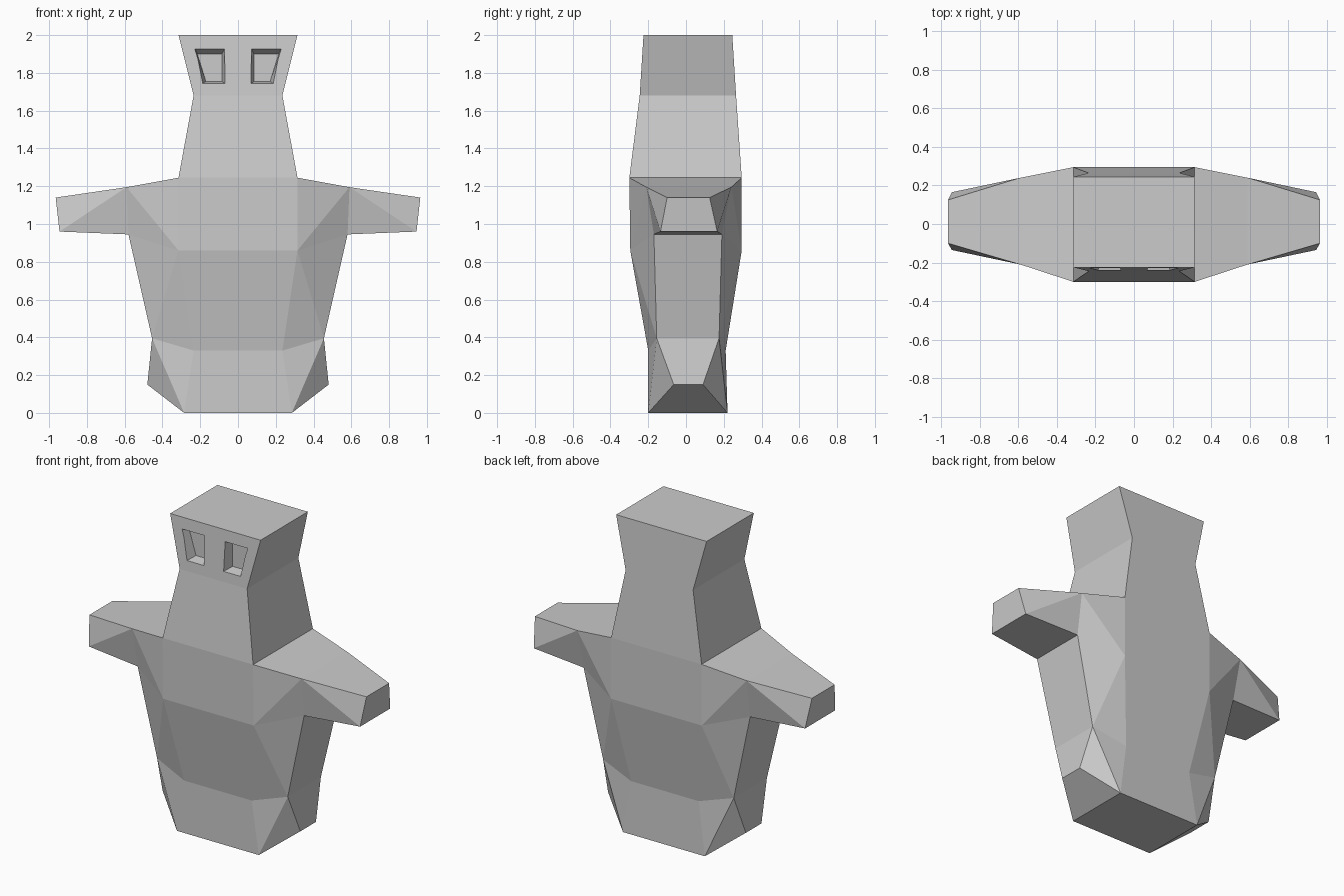
import bpy, bmesh

cube = bpy.data.objects.get("Cube")
if cube:
    bpy.data.objects.remove(cube)

grey = bpy.data.materials.new("plain_grey")
grey.use_nodes = True
colour = (0.6, 0.6, 0.6, 1)
grey.diffuse_color = colour
grey.node_tree.nodes["Principled BSDF"].inputs["Base Color"].default_value = colour


def finish(name, bm):
    """Turn a closed bmesh into a flat-shaded object."""
    bmesh.ops.recalc_face_normals(bm, faces=bm.faces[:])
    mesh = bpy.data.meshes.new(name)
    bm.to_mesh(mesh)
    bm.free()
    mesh.materials.append(grey)
    obj = bpy.data.objects.new(name, mesh)
    bpy.context.scene.collection.objects.link(obj)
    return obj


# Landmarks on one half of the body: x, z, front y, back y
marks = {
    "crown": (0.315, 2.0, -0.225, 0.245),
    "neck": (0.235, 1.68, -0.245, 0.265),
    "shoulder": (0.315, 1.245, -0.30, 0.295),
    "upper_arm": (0.59, 1.195, -0.21, 0.24),
    "hand_top": (0.965, 1.14, -0.10, 0.125),
    "hand_low": (0.945, 0.96, -0.135, 0.165),
    "armpit": (0.58, 0.945, -0.17, 0.19),
    "hip": (0.455, 0.395, -0.155, 0.175),
    "foot": (0.48, 0.15, -0.065, 0.09),
    "base": (0.285, 0.0, -0.20, 0.22),
    "chest": (0.315, 0.86, -0.295, 0.295),
    "waist": (0.235, 0.33, -0.20, 0.21),
}
outline = ["crown", "neck", "shoulder", "upper_arm", "hand_top",
           "hand_low", "armpit", "hip", "foot", "base"]
column = ["crown", "neck", "shoulder", "chest", "waist", "base"]
facets = [
    ("chest", "shoulder", "upper_arm"), ("chest", "upper_arm", "armpit"),
    ("upper_arm", "hand_top", "hand_low"), ("upper_arm", "hand_low", "armpit"),
    ("chest", "armpit", "hip"), ("chest", "hip", "waist"),
    ("waist", "hip", "base"), ("hip", "foot", "base"),
]

# Body: one closed shell with head, arms and feet
bm = bmesh.new()
v = {}
for key, (x, z, front, back) in marks.items():
    for side in (-1, 1):
        for depth, y in enumerate((front, back)):
            v[key, side, depth] = bm.verts.new((side * x, y, z))

for side in (-1, 1):
    for a, b in zip(outline, outline[1:]):
        bm.faces.new([v[a, side, 0], v[b, side, 0], v[b, side, 1], v[a, side, 1]])
    for depth in (0, 1):
        for facet in facets:
            bm.faces.new([v[key, side, depth] for key in facet])
for depth in (0, 1):
    for a, b in zip(column, column[1:]):
        bm.faces.new([v[a, -1, depth], v[a, 1, depth], v[b, 1, depth], v[b, -1, depth]])
for cap in ("crown", "base"):
    bm.faces.new([v[cap, -1, 0], v[cap, 1, 0], v[cap, 1, 1], v[cap, -1, 1]])
body = finish("body", bm)

# Eye sockets: tapered recesses cut into the face
rim = [(0.07, 1.745), (0.185, 1.745), (0.23, 1.93), (0.07, 1.93)]
floor = [(0.085, 1.755), (0.17, 1.755), (0.215, 1.90), (0.085, 1.90)]
rim_y, floor_y = -0.235, -0.175
for side, name in ((-1, "right_eye_cutter"), (1, "left_eye_cutter")):
    bm = bmesh.new()
    inner = [bm.verts.new((side * x, floor_y, z)) for x, z in floor]
    # Continue the taper outward so the cutter pokes through the face
    outer = [bm.verts.new((side * (1.5 * x - 0.5 * fx), 1.5 * rim_y - 0.5 * floor_y,
                           1.5 * z - 0.5 * fz))
             for (x, z), (fx, fz) in zip(rim, floor)]
    bm.faces.new(inner)
    bm.faces.new(outer)
    for i in range(4):
        j = (i + 1) % 4
        bm.faces.new([inner[i], inner[j], outer[j], outer[i]])
    cutter = finish(name, bm)
    cutter.hide_render = True
    cutter.hide_viewport = True
    cutter.display_type = 'WIRE'
    cut = body.modifiers.new(name, 'BOOLEAN')
    cut.operation = 'DIFFERENCE'
    cut.solver = 'EXACT'
    cut.object = cutter
